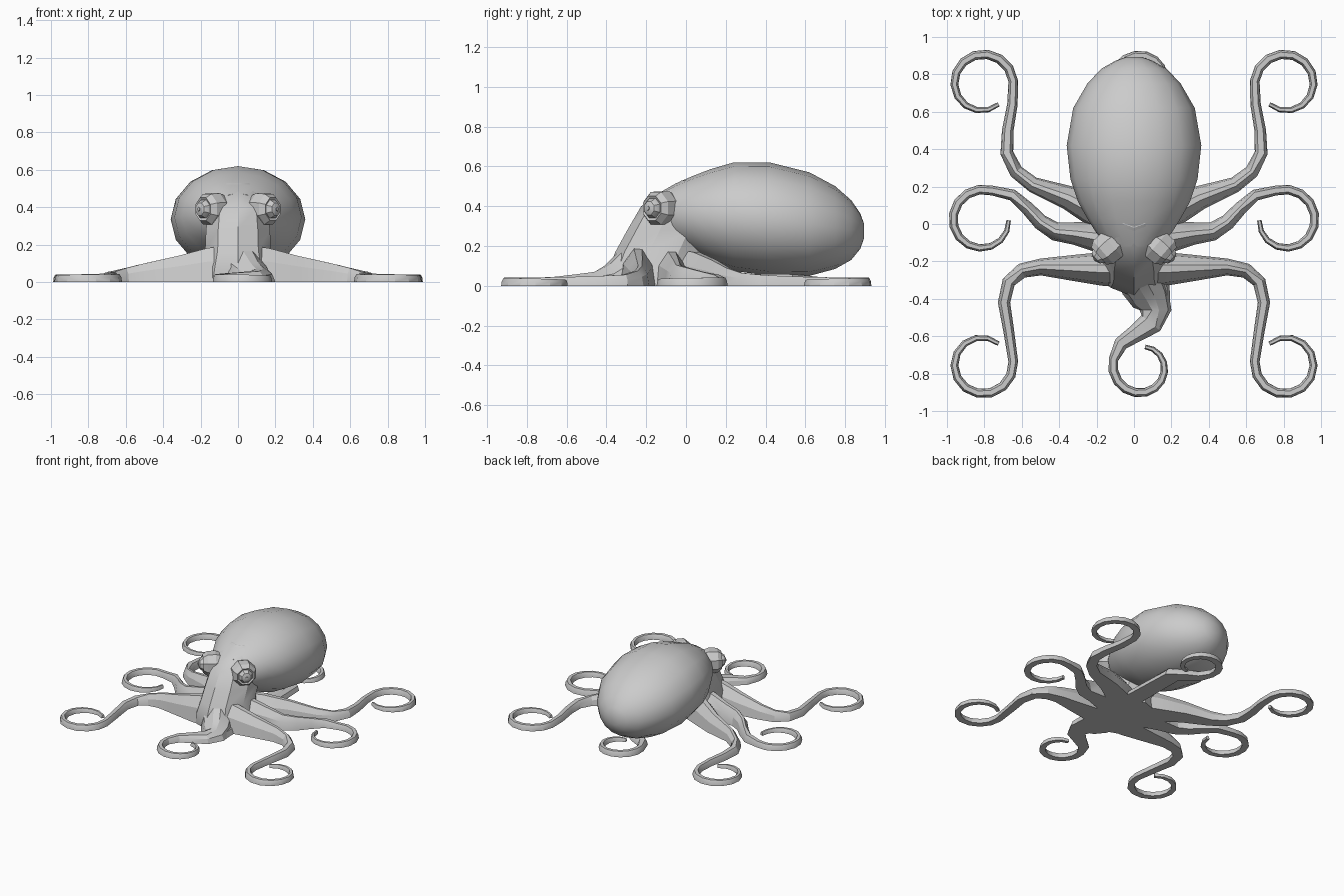
import bpy, bmesh, math
from mathutils import Vector

if "Cube" in bpy.data.objects:
    bpy.data.objects.remove(bpy.data.objects["Cube"])

skin = bpy.data.materials.new("grey skin")
skin.diffuse_color = (0.6, 0.6, 0.6, 1)
skin.use_nodes = True
skin.node_tree.nodes["Principled BSDF"].inputs["Base Color"].default_value = skin.diffuse_color


def loft(name, rings, smooth=None):
    """Skin a list of equal-length point rings and cap both ends."""
    bm = bmesh.new()
    rows = [[bm.verts.new(p) for p in r] for r in rings]
    n = len(rows[0])
    for a, b in zip(rows, rows[1:]):
        for i in range(n):
            j = (i + 1) % n
            bm.faces.new((a[i], a[j], b[j], b[i]))
    bm.faces.new(rows[0])
    bm.faces.new(rows[-1])
    bmesh.ops.recalc_face_normals(bm, faces=bm.faces)
    me = bpy.data.meshes.new(name)
    bm.to_mesh(me)
    bm.free()
    ob = bpy.data.objects.new(name, me)
    bpy.context.collection.objects.link(ob)
    me.materials.append(skin)
    if smooth:
        bpy.ops.object.select_all(action='DESELECT')
        ob.select_set(True)
        bpy.context.view_layer.objects.active = ob
        bpy.ops.object.shade_smooth_by_angle(angle=math.radians(smooth))
    return ob


def curl(cx, cy, r0, r1, a0, a1, n=13):
    """Spiral end of an arm: (x, y, half width, height) stations."""
    out = []
    for i in range(n):
        t = i / (n - 1)
        a, r = math.radians(a0 + (a1 - a0) * t), r0 + (r1 - r0) * t
        out.append((cx + r * math.cos(a), cy + r * math.sin(a),
                    0.026 - 0.014 * t * t, 0.042 - 0.017 * t * t))
    return out


def arm(name, path, sx=1, sy=1):
    """Flat-bottomed arm, ridged at the root and rounded at the curl."""
    rings = []
    for i, (x, y, w, h) in enumerate(path):
        p, q = path[max(i - 1, 0)], path[min(i + 1, len(path) - 1)]
        d = Vector((q[0] - p[0], q[1] - p[1])).normalized()
        top = 0.5 if h < 0.06 else 0.22
        mid = 0.85 if h < 0.06 else 0.8
        prof = [(-1, 0), (-mid, 0.6), (-top, 1), (top, 1), (mid, 0.6), (1, 0)]
        rings.append([(sx * (x - d.y * w * u), sy * (y + d.x * w * u), h * v) for u, v in prof])
    loft(name, rings, 25)


# side arms, mirrored left and right
front = [(0.05, -0.24, .10, .20), (0.17, -0.24, .09, .18), (0.32, -0.235, .07, .14),
         (0.50, -0.23, .045, .10), (0.60, -0.25, .04, .075), (0.67, -0.31, .036, .056),
         (0.695, -0.42, .033, .05), (0.67, -0.57, .029, .045)] + curl(.81, -.75, .165, .14, 175, 488)
middle = [(0.05, -0.10, .10, .19), (0.18, -0.07, .085, .17), (0.32, -0.05, .06, .13),
          (0.42, -0.04, .05, .105), (0.50, 0.01, .042, .09), (0.57, 0.085, .036, .07),
          (0.65, 0.155, .031, .055)] + curl(.81, .02, .167, .14, 108, -180)
back = [(0.05, -0.02, .10, .18), (0.18, 0.05, .085, .17), (0.35, 0.14, .065, .13),
        (0.54, 0.21, .042, .09), (0.63, 0.28, .038, .065), (0.68, 0.38, .035, .055),
        (0.675, 0.50, .031, .048), (0.65, 0.64, .028, .044)] + curl(.81, .75, .165, .14, 175, -128)
for side, s in (("right", 1), ("left", -1)):
    arm(side + "_front_arm", front, s)
    arm(side + "_middle_arm", middle, s)
    arm(side + "_back_arm", back, s)

# single centre arms, front and back
bend = [(0.09, -0.53, .065, .058), (0.01, -0.585, .048, .052), (-0.07, -0.64, .038, .046)]
end = bend + curl(.04, -.765, .155, .11, 165, 440)
arm("centre_front_arm", [(0.02, -0.22, .12, .2), (0.05, -0.33, .12, .17),
                         (0.09, -0.40, .105, .10), (0.115, -0.46, .085, .07)] + end)
arm("centre_back_arm", [(0.0, 0.0, .13, .16), (0.04, 0.18, .11, .11),
                        (0.09, 0.34, .09, .08), (0.115, 0.45, .08, .065)] + end, 1, -1)

# mantle: y, top, bottom, half width
mantle = [(-.12, .475, .26, .13), (-.05, .515, .20, .20), (.03, .55, .165, .25),
          (.12, .585, .12, .30), (.24, .62, .075, .34), (.42, .62, .05, .36),
          (.62, .57, .05, .325), (.75, .5, .085, .25), (.83, .43, .13, .175),
          (.875, .365, .185, .095), (.893, .315, .235, .04)]
loft("mantle", [[(w * math.sin(math.tau * i / 16), y,
                  (t + b) / 2 + (t - b) / 2 * math.cos(math.tau * i / 16)) for i in range(16)]
                for y, t, b, w in mantle], 35)

# sloping head: z, front y, back y, half width
head = [(0, -.38, .13, .23), (.08, -.39, .12, .21), (.17, -.355, .13, .185), (.28, -.295, .18, .18),
        (.40, -.225, .2, .165), (.47, -.13, .2, .15), (.53, -.02, .2, .10)]
loft("head", [[(w * math.sin(math.tau * i / 10), (f + b) / 2 - (b - f) / 2 * math.cos(math.tau * i / 10), z)
               for i in range(10)] for z, f, b, w in head], 30)


def turned(name, origin, d, prof, n, smooth=None):
    """Ring profile (distance, radius) revolved about direction d."""
    d = Vector(d).normalized()
    u = d.cross(Vector((0, 0, 1))).normalized()
    v = u.cross(d)
    o = Vector(origin)
    loft(name, [[o + d * t + u * r * math.cos(math.tau * (i + .5) / n)
                 + v * r * math.sin(math.tau * (i + .5) / n) for i in range(n)] for t, r in prof], smooth)


# eyes: socket, eyeball and pupil
for side, s in (("right", 1), ("left", -1)):
    o, d = (s * .135, -.125, .39), (s * .75, -.66, 0)
    turned(side + "_eye_socket", o, d, [(-.08, .07), (-.02, .092), (.04, .088), (.07, .066), (.062, .05)], 8)
    turned(side + "_eyeball", o, d, [(.03, .056), (.07, .052), (.092, .036), (.1, .014)], 8, 30)
    turned(side + "_pupil", o, d, [(.096, .013), (.104, .011)], 6)
